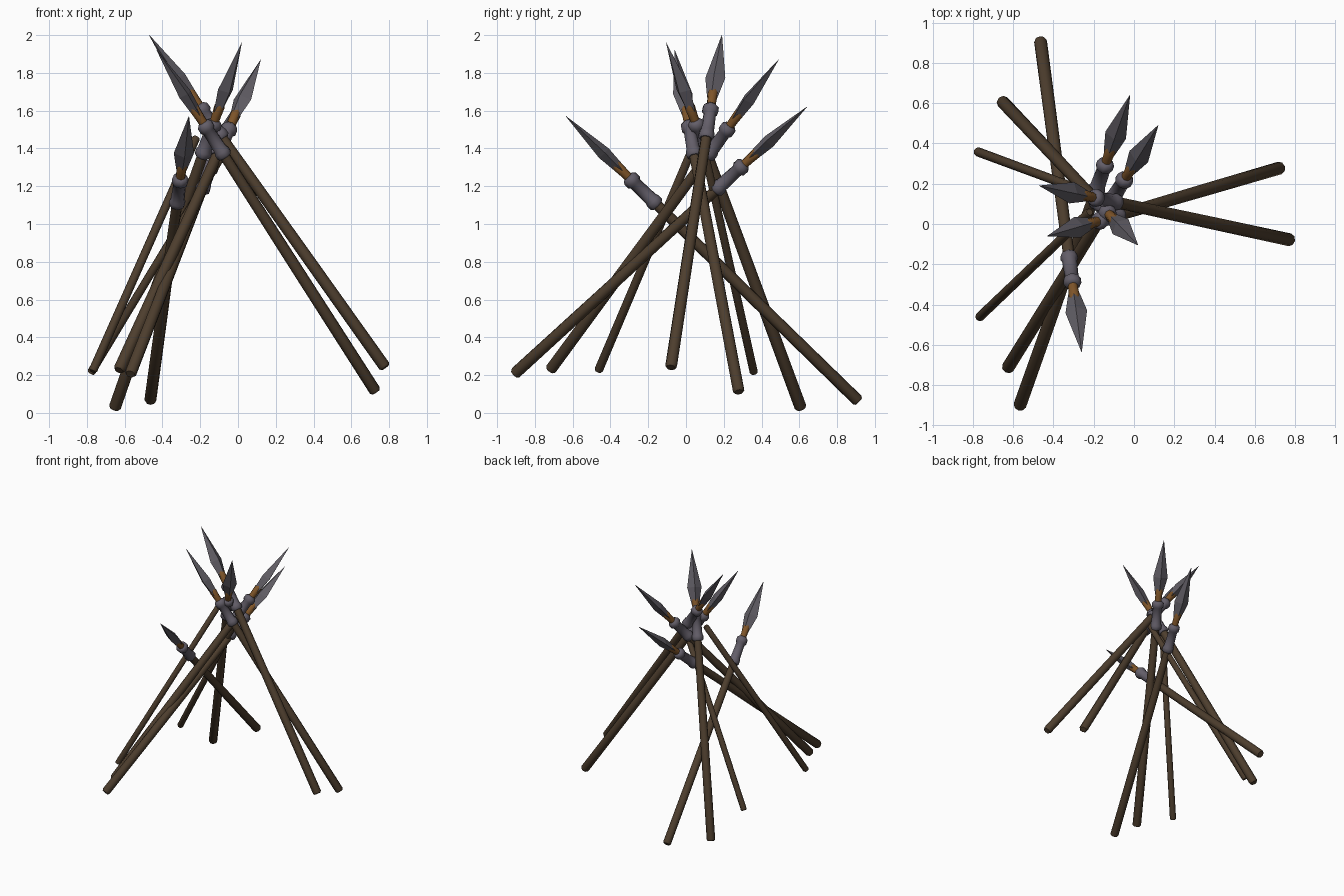
import bpy, bmesh, math
from mathutils import Vector

if "Cube" in bpy.data.objects:
    bpy.data.objects.remove(bpy.data.objects["Cube"])


def mat(name, rgb):
    m = bpy.data.materials.new(name)
    m.diffuse_color = (*rgb, 1)
    m.use_nodes = True
    m.node_tree.nodes["Principled BSDF"].inputs["Base Color"].default_value = m.diffuse_color
    return m


WOOD = mat("dark wood", (0.075, 0.048, 0.027))
IRON = mat("socket iron", (0.125, 0.112, 0.14))
STEEL = mat("blade steel", (0.115, 0.107, 0.125))
BIND = mat("orange binding", (0.21, 0.09, 0.022))


def spun(name, start, end, rings, sides, material, smooth=True):
    """Loft rings (distance, half width, half depth) along start -> end."""
    d = (end - start).normalized()
    u = d.cross(Vector((0, 0, 1))).normalized()
    v = u.cross(d)
    bm = bmesh.new()
    loops = []
    for s, a, b in rings:
        loops.append([bm.verts.new(start + d * s
                      + u * a * math.cos(2 * math.pi * k / sides)
                      + v * b * math.sin(2 * math.pi * k / sides))
                      for k in range(sides)])
    for p, q in zip(loops, loops[1:]):
        for k in range(sides):
            n = (k + 1) % sides
            bm.faces.new((p[k], p[n], q[n], q[k]))
    bm.faces.new(loops[0])
    bm.faces.new(loops[-1])
    bmesh.ops.recalc_face_normals(bm, faces=bm.faces)
    me = bpy.data.meshes.new(name)
    bm.to_mesh(me)
    bm.free()
    ob = bpy.data.objects.new(name, me)
    bpy.context.collection.objects.link(ob)
    me.materials.append(material)
    if smooth:
        bpy.ops.object.select_all(action='DESELECT')
        ob.select_set(True)
        bpy.context.view_layer.objects.active = ob
        bpy.ops.object.shade_smooth_by_angle(angle=math.radians(50))


def round_rings(pairs):
    return [(s, r, r) for s, r in pairs]


# spears: butt centre, blade tip
spears = [
    ((-0.465, 0.915, 0.06), (-0.26, -0.635, 1.57)),
    ((-0.655, 0.61, 0.02), (0.02, -0.105, 1.96)),
    ((0.73, 0.28, 0.11), (-0.43, -0.06, 1.92)),
    ((0.78, -0.08, 0.24), (-0.47, 0.19, 2.0)),
    ((-0.63, -0.72, 0.225), (0.12, 0.49, 1.87)),
    ((-0.57, -0.91, 0.205), (-0.02, 0.64, 1.62)),
]
for i, (a, b) in enumerate(spears, 1):
    a, b = Vector(a), Vector(b)
    L = (b - a).length
    # wooden shaft with chamfered butt
    spun(f"spear_shaft_{i}", a, b, round_rings(
        [(0, 0.024), (0.012, 0.032), (0.7, 0.031), (L - 0.6, 0.028)]), 8, WOOD)
    # iron socket with a rolled ring at each end
    t = L - 0.68
    spun(f"spear_socket_{i}", a, b, round_rings(
        [(t, 0.034), (t + 0.01, 0.043), (t + 0.035, 0.043), (t + 0.05, 0.037),
         (t + 0.165, 0.034), (t + 0.175, 0.044), (t + 0.205, 0.044),
         (t + 0.22, 0.03)]), 8, IRON)
    # binding around the blade tang
    spun(f"blade_binding_{i}", a, b, round_rings(
        [(t + 0.2, 0.024), (t + 0.25, 0.025), (t + 0.3, 0.028), (t + 0.325, 0.02)]), 8, BIND)
    # diamond-section blade
    spun(f"spear_blade_{i}", a, b,
         [(t + 0.265, 0.026, 0.022), (t + 0.3, 0.034, 0.028),
          (t + 0.40, 0.054, 0.036), (L, 0.001, 0.001)], 4, STEEL, False)

# headless thin poles
poles = [
    ((-0.78, 0.36, 0.21), (-0.05, 0.09, 1.42)),
    ((-0.77, -0.465, 0.22), (-0.22, 0.06, 1.46)),
]
for i, (a, b) in enumerate(poles, 1):
    a, b = Vector(a), Vector(b)
    L = (b - a).length
    spun(f"bare_pole_{i}", a, b, round_rings(
        [(0, 0.018), (0.01, 0.023), (L - 0.01, 0.022), (L, 0.017)]), 8, WOOD)
